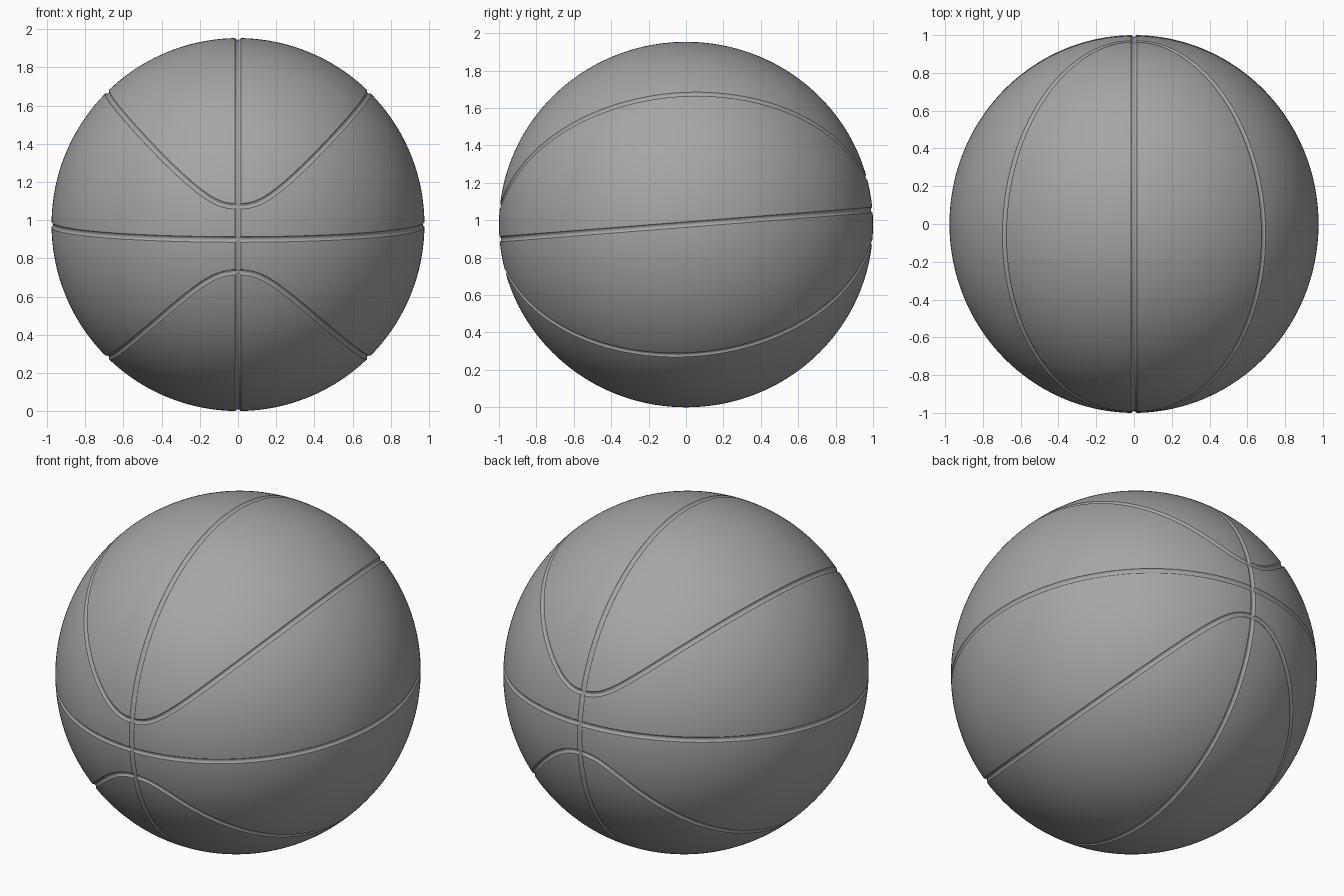
import bpy, math
from mathutils import Matrix, Vector

cube = bpy.data.objects.get("Cube")
if cube:
    bpy.data.objects.remove(cube, do_unlink=True)

SIZE = Vector((0.977, 1.0, 0.977))      # half sizes of the ball
TILT = Matrix.Rotation(math.asin(0.08), 3, 'X')
STEPS = 240
GROOVE_RADIUS, LIFT = 0.017, 1.008      # cutter sits slightly above the surface

grey = bpy.data.materials.new("grey_rubber")
grey.use_nodes = True
colour = (0.38, 0.38, 0.38, 1)
grey.diffuse_color = colour
grey.node_tree.nodes["Principled BSDF"].inputs["Base Color"].default_value = colour


def select(obj):
    bpy.ops.object.select_all(action='DESELECT')
    obj.select_set(True)
    bpy.context.view_layer.objects.active = obj


def on_ball(direction):
    """Point on the tilted, slightly stretched ball."""
    p = TILT @ Vector(direction).normalized()
    return Vector(a * b for a, b in zip(p, SIZE))


def panel_seam(t, side):
    """Closed seam that straightens towards the sides and bows near front and back."""
    x = math.sin(t) * math.sqrt(0.5)
    z = (abs(x) ** 2.5 + 0.18 ** 2.5) ** 0.4
    return (x, -math.cos(t), side * z)


def seam_cutter(name, path):
    """Round tube following a closed seam."""
    curve = bpy.data.curves.new(name, 'CURVE')
    curve.dimensions = '3D'
    curve.bevel_depth = GROOVE_RADIUS
    curve.bevel_resolution = 4
    spline = curve.splines.new('POLY')
    spline.points.add(STEPS - 1)
    spline.use_cyclic_u = True
    for i, point in enumerate(spline.points):
        p = on_ball(path((i + 0.5) * math.tau / STEPS)) * LIFT
        point.co = (p.x, p.y, p.z + SIZE.z, 1)
    obj = bpy.data.objects.new(name, curve)
    bpy.context.collection.objects.link(obj)
    select(obj)
    bpy.ops.object.convert(target='MESH')
    obj = bpy.context.object
    obj.data.materials.clear()
    obj.data.materials.append(grey)
    return obj


# Ball body
bpy.ops.mesh.primitive_ico_sphere_add(subdivisions=7, radius=1, location=(0, 0, SIZE.z))
ball = bpy.context.object
ball.name = "ball"
ball.scale = SIZE
bpy.ops.object.transform_apply(location=False, rotation=False, scale=True)
ball.data.materials.append(grey)

# Seam grooves
seams = {
    "equator_seam": lambda t: (math.sin(t), -math.cos(t), 0),
    "vertical_seam": lambda t: (0, -math.cos(t), math.sin(t)),
    "upper_panel_seam": lambda t: panel_seam(t, 1),
    "lower_panel_seam": lambda t: panel_seam(t, -1),
}
for name, path in seams.items():
    cutter = seam_cutter(name, path)
    groove = ball.modifiers.new(name, 'BOOLEAN')
    groove.operation = 'DIFFERENCE'
    groove.solver = 'MANIFOLD'
    groove.object = cutter
    select(ball)
    bpy.ops.object.modifier_apply(modifier=name)
    bpy.data.objects.remove(cutter, do_unlink=True)

# Smooth rubber with crisp groove edges
select(ball)
bpy.ops.object.shade_smooth_by_angle(angle=math.radians(30))
